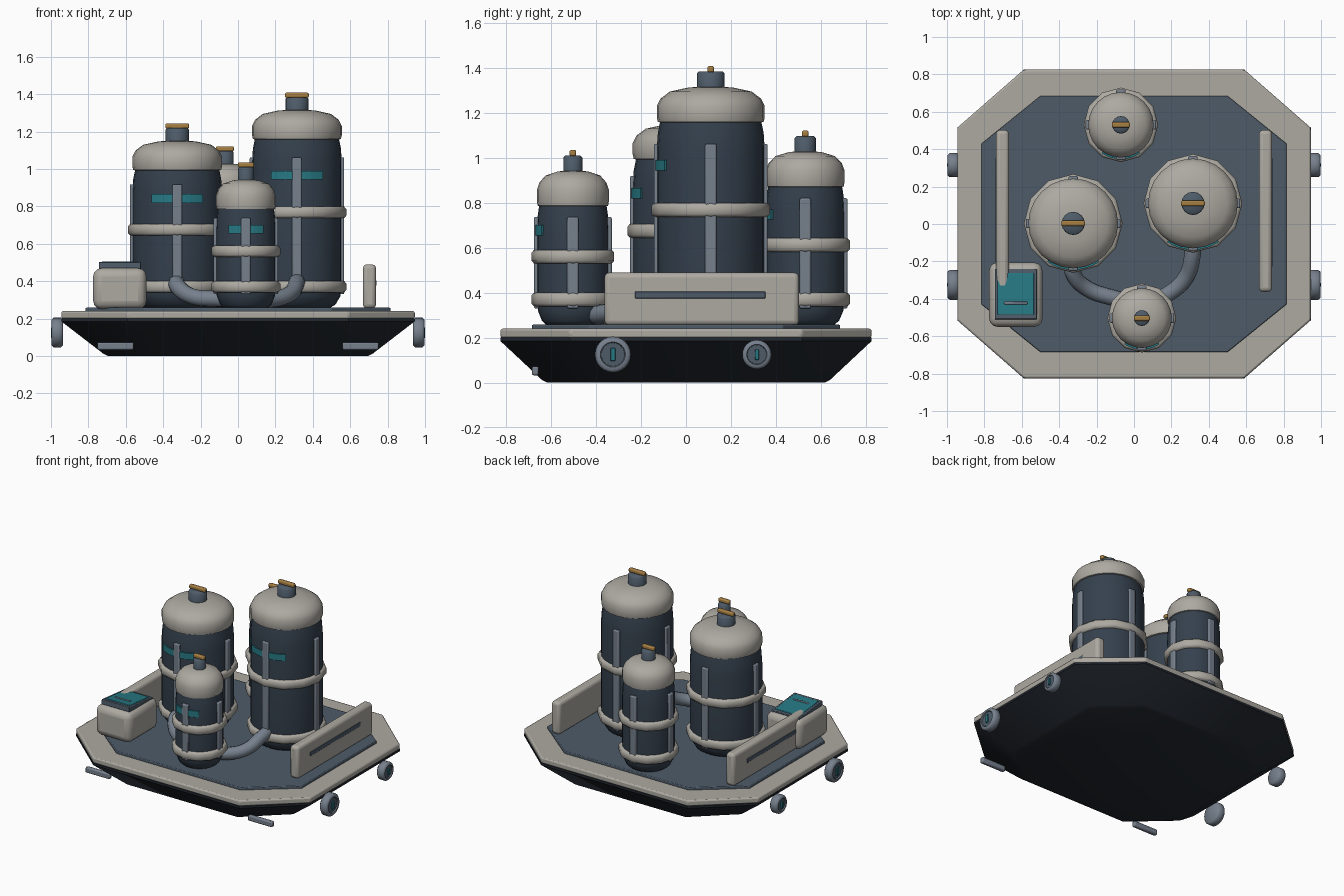
import bpy, bmesh, math
from mathutils import Vector

if "Cube" in bpy.data.objects:
    bpy.data.objects.remove(bpy.data.objects["Cube"])


def material(name, *rgb):
    m = bpy.data.materials.new(name)
    m.diffuse_color = (*rgb, 1)
    m.use_nodes = True
    m.node_tree.nodes["Principled BSDF"].inputs["Base Color"].default_value = m.diffuse_color
    return m


BEIGE = material("warm_grey", .42, .40, .36)
NAVY = material("navy", .035, .052, .075)
HULL = material("hull_dark", .016, .021, .029)
DECK = material("deck_blue", .075, .105, .14)
STEEL = material("steel", .18, .215, .265)
TEAL = material("teal", .02, .19, .23)
BRASS = material("brass", .38, .21, .055)


def finish(name, bm, mat, bevel=0.0, segs=2, angle=35):
    bmesh.ops.recalc_face_normals(bm, faces=bm.faces)
    me = bpy.data.meshes.new(name)
    bm.to_mesh(me)
    bm.free()
    ob = bpy.data.objects.new(name, me)
    bpy.context.collection.objects.link(ob)
    me.materials.append(mat)
    if bevel:
        mod = ob.modifiers.new("bevel", 'BEVEL')
        mod.width, mod.segments, mod.limit_method = bevel, segs, 'ANGLE'
        mod.angle_limit = math.radians(25)
    bpy.ops.object.select_all(action='DESELECT')
    ob.select_set(True)
    bpy.context.view_layer.objects.active = ob
    bpy.ops.object.shade_smooth_by_angle(angle=math.radians(angle))
    return ob


def loft(name, rings, mat, **kw):
    """Skin a list of equal-length point rings and cap both ends."""
    bm = bmesh.new()
    vs = [[bm.verts.new(p) for p in ring] for ring in rings]
    n = len(vs[0])
    for a, b in zip(vs, vs[1:]):
        for i in range(n):
            bm.faces.new((a[i], a[(i + 1) % n], b[(i + 1) % n], b[i]))
    bm.faces.new(vs[0][::-1])
    bm.faces.new(vs[-1])
    return finish(name, bm, mat, **kw)


def octagon(hx, hy, cx, cy, z):
    return [(x, y, z) for x, y in ((cx, -hy), (hx, -cy), (hx, cy), (cx, hy),
                                   (-cx, hy), (-hx, cy), (-hx, -cy), (-cx, -hy))]


def box(name, c, size, mat, bevel=0.01, segs=2):
    bm = bmesh.new()
    bmesh.ops.create_cube(bm, size=1)
    bmesh.ops.scale(bm, vec=size, verts=bm.verts)
    bmesh.ops.translate(bm, vec=c, verts=bm.verts)
    return finish(name, bm, mat, bevel, segs)


def lathe(name, c, profile, mat, n=24, axis='z', closed=False, angle=50):
    """Turn (radius, height) points about z or x; closed makes a ring."""
    rings = []
    for r, h in profile:
        ring = []
        for i in range(n):
            t = math.tau * i / n
            u, v = r * math.cos(t), r * math.sin(t)
            p = (u, v, h) if axis == 'z' else (h, u, v)
            ring.append(Vector(c) + Vector(p))
        rings.append(ring)
    if not closed:
        return loft(name, rings, mat, angle=angle)
    bm = bmesh.new()
    vs = [[bm.verts.new(p) for p in ring] for ring in rings]
    for k in range(len(vs)):
        a, b = vs[k], vs[(k + 1) % len(vs)]
        for i in range(n):
            bm.faces.new((a[i], a[(i + 1) % n], b[(i + 1) % n], b[i]))
    return finish(name, bm, mat, angle=angle)


def pipe(name, pts, r, mat):
    cu = bpy.data.curves.new(name, 'CURVE')
    cu.dimensions, cu.bevel_depth, cu.bevel_resolution = '3D', r, 3
    cu.use_fill_caps = True
    sp = cu.splines.new('BEZIER')
    sp.bezier_points.add(len(pts) - 1)
    sp.resolution_u = 8
    for b, p in zip(sp.bezier_points, pts):
        b.co = p
        b.handle_left_type = b.handle_right_type = 'AUTO'
    ob = bpy.data.objects.new(name, cu)
    bpy.context.collection.objects.link(ob)
    cu.materials.append(mat)


# floating platform: tapered hull, rim and deck
loft("hull", [octagon(.695, .615, .43, .38, 0), octagon(.72, .64, .445, .39, .012),
              octagon(.945, .825, .59, .515, .185), octagon(.945, .825, .59, .515, .2)], HULL)
loft("rim", [octagon(.945, .825, .59, .515, .198), octagon(.945, .825, .59, .515, .24)],
     BEIGE, bevel=.01)
loft("deck", [octagon(.815, .685, .5, .43, .23), octagon(.815, .685, .5, .43, .258)],
     DECK, bevel=.005)


def tank(tag, x, y, r, dome_z, band_z, stripe_z, strut_top, neck_r):
    c = (x, y, 0)
    lathe(f"{tag}_body", c, [(r * .72, .255), (r * .86, .275), (r * .97, .32), (r, .37),
                             (r, dome_z - .12), (r * .98, dome_z - .05), (r * .92, dome_z + .02)], NAVY)
    d = dome_z
    lathe(f"{tag}_dome", c, [(r * .9, d - .005), (r * .98, d), (r, d + .02), (r, d + .07),
                             (r * .93, d + .103), (r * .76, d + .134), (r * .42, d + .152),
                             (r * .12, d + .157)], BEIGE)
    # segmented bands with a rounded section
    for i, z in enumerate((.37, band_z)):
        prof = [(r - .02, z - .031), (r + .012, z - .031), (r + .024, z - .018),
                (r + .024, z + .018), (r + .012, z + .031), (r - .02, z + .031)]
        lathe(f"{tag}_band_{i}", c, prof, BEIGE, n=12, closed=True)
    # four vertical struts
    for i in range(4):
        t = i * math.pi / 2
        dx, dy = math.cos(t), math.sin(t)
        size = (.03, .05) if i % 2 == 0 else (.05, .03)
        box(f"{tag}_strut_{i}", (x + dx * (r - .002), y + dy * (r - .002), (.33 + strut_top) / 2),
            (*size, strut_top - .33), STEEL, .007)
    # curved stripe on the front
    rings = []
    for k in range(9):
        t = math.radians(-90 - 34 + 68 * k / 8)
        rings.append([(x + q * math.cos(t), y + q * math.sin(t), stripe_z + h)
                      for q, h in ((r - .02, -.023), (r + .008, -.023), (r + .008, .023), (r - .02, .023))])
    loft(f"{tag}_stripe", rings, TEAL)
    # neck and handle
    n = neck_r
    lathe(f"{tag}_neck", c, [(n, d + .14), (n, d + .215), (n - .008, d + .223)], DECK, n=16)
    box(f"{tag}_handle", (x, y, d + .234), (n * 2.05, .03, .028), BRASS, .008)


tank("left_tank", -.325, .003, .24, .995, .675, .842, .918, .062)
tank("right_tank", .315, .11, .24, 1.16, .768, .967, 1.062, .062)
tank("rear_tank", -.07, .53, .175, .873, .612, .748, .82, .047)
tank("front_tank", .042, -.503, .16, .787, .56, .678, .737, .042)

# feed pipes running to the front tank
pipe("left_pipe", [(-.325, -.20, .40), (-.325, -.265, .375), (-.25, -.345, .32),
                   (-.11, -.395, .305), (.0, -.42, .305)], .044, STEEL)
pipe("right_pipe", [(.315, -.10, .40), (.312, -.17, .385), (.275, -.29, .33),
                    (.19, -.37, .305), (.08, -.42, .305)], .044, STEEL)

for s, side in ((-1, "left"), (1, "right")):
    # side guard with a recessed-looking slot
    box(f"{side}_guard", (s * .703, .07, .372), (.07, .865, .235), BEIGE, .022, 3)
    box(f"{side}_guard_slot", (s * .737, .063, .39), (.008, .58, .03), DECK, .003)
    # round side pods
    for y, r, end in ((-.325, .08, "front"), (.315, .065, "rear")):
        c = (0, y, .125)
        lathe(f"{side}_{end}_pod", c, [(r - .012, s * .935), (r, s * .947), (r, s * .985),
                                       (r - .01, s * .996), (r * .7, s * .996), (r * .66, s * .985)],
              STEEL, axis='x')
        lathe(f"{side}_{end}_pod_face", c, [(r * .66, s * .97), (r * .64, s * .99)], DECK, axis='x')
        box(f"{side}_{end}_pod_light", (s * .992, y, .125), (.016, r * .27, r * .72), TEAL, .003)
    # front skid bars
    box(f"{side}_front_bar", (s * .655, -.67, .053), (.195, .03, .04), STEEL, .008)

# control console with a tilted lid
box("console", (-.632, -.378, .36), (.285, .345, .22), BEIGE, .045, 3)
for name, c, size, mat in (("console_lid", (0, 0, 0), (.225, .27, .035), DECK),
                           ("console_screen", (0, 0, .016), (.195, .225, .012), TEAL),
                           ("console_grip", (0, -.05, .023), (.125, .014, .008), STEEL)):
    ob = box(name, c, size, mat, .004)
    ob.location = (-.632, -.375, .472)
    ob.rotation_euler.x = -.1
